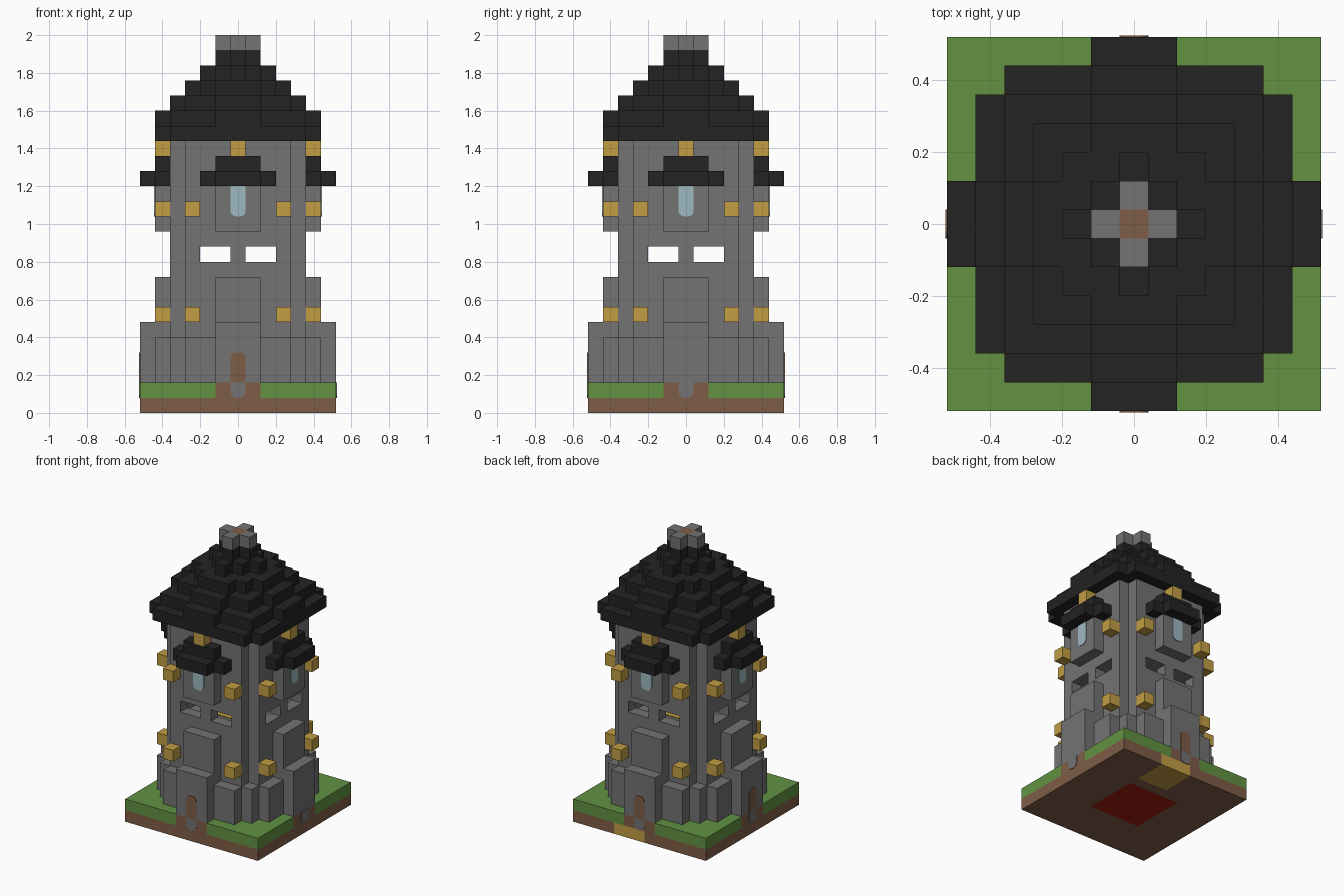
import bpy, bmesh, math
from mathutils import Matrix, Vector

U = 0.08  # edge length of one block

if "Cube" in bpy.data.objects:
    bpy.data.objects.remove(bpy.data.objects["Cube"], do_unlink=True)


def material(name, rgb):
    lin = [((c / 255 + 0.055) / 1.055) ** 2.4 for c in rgb] + [1.0]
    m = bpy.data.materials.new(name)
    m.use_nodes = True
    m.diffuse_color = lin
    m.node_tree.nodes["Principled BSDF"].inputs["Base Color"].default_value = lin
    return m


STONE = material("grey stone", (115, 115, 115))
SLATE = material("black slate", (35, 35, 35))
GOLD = material("lamp gold", (194, 158, 68))
GRASS = material("grass green", (98, 146, 66))
DIRT = material("dirt brown", (126, 93, 71))
GLASS = material("pale blue glass", (157, 184, 193))
RED = material("deep red", (160, 30, 14))


def finish(name, bm, *mats):
    bmesh.ops.recalc_face_normals(bm, faces=bm.faces)
    mesh = bpy.data.meshes.new(name)
    bm.to_mesh(mesh)
    bm.free()
    for m in mats:
        mesh.materials.append(m)
    obj = bpy.data.objects.new(name, mesh)
    bpy.context.collection.objects.link(obj)
    return obj


def add_box(bm, xs, ys, zs, turn=0):
    """Box covering the inclusive block ranges, turned by quarter turns."""
    lo = Vector((xs[0] - 0.5, ys[0] - 0.5, zs[0])) * U
    hi = Vector((xs[1] + 0.5, ys[1] + 0.5, zs[1] + 1)) * U
    mat = (Matrix.Rotation(turn * math.pi / 2, 4, 'Z')
           @ Matrix.Translation((lo + hi) / 2) @ Matrix.Diagonal((*(hi - lo), 1)))
    bmesh.ops.create_cube(bm, size=1, matrix=mat)


def part(name, mat, boxes, turns=(0,)):
    bm = bmesh.new()
    for t in turns:
        for b in boxes:
            add_box(bm, *b, turn=t)
    return finish(name, bm, mat)


def plate(name, mat, z0, z1, round_top, y, turns):
    """Thin strip one block wide with one rounded end, on the wall face at y."""
    r, w = 0.03, U / 2
    pts = [(-w, 0), (w, 0)]
    height = (z1 - z0) * U
    for cx, start in ((w - r, 0), (r - w, 90)):
        for i in range(5):
            a = math.radians(start + i * 22.5)
            pts.append((cx + r * math.cos(a), height - r + r * math.sin(a)))
    bm = bmesh.new()
    for t in turns:
        rot = Matrix.Rotation(t * math.pi / 2, 3, 'Z')
        verts = []
        for px, pz in pts:
            z = z0 * U + pz if round_top else z1 * U - pz
            verts.append(bm.verts.new(rot @ Vector((px, y * U, z))))
        face = bm.faces.new(verts)
        ext = bmesh.ops.extrude_face_region(bm, geom=[face])
        moved = [g for g in ext["geom"] if isinstance(g, bmesh.types.BMVert)]
        bmesh.ops.translate(bm, verts=moved, vec=rot @ Vector((0, -0.004, 0)))
    return finish(name, bm, mat)


ALL = range(4)
MID, ONE = (-1, 1), (0, 0)

# Dirt slab with a red underside patch and a gold patch at the back edge
bm = bmesh.new()
add_box(bm, (-6, 6), (-6, 6), (0, 0))
for axis, cuts in ((0, (-2.5, -0.5, 2.5)), (1, (-2.5, 2.5, 3.5))):
    normal = Vector((axis == 0, axis == 1, 0))
    for c in cuts:
        bmesh.ops.bisect_plane(bm, geom=bm.verts[:] + bm.edges[:] + bm.faces[:],
                               plane_co=normal * c * U, plane_no=normal)
for f in bm.faces:
    c = f.calc_center_median() / U
    if c.z < 0.9:
        if max(abs(c.x), abs(c.y)) < 2.5:
            f.material_index = 1
        elif c.y > 3.5 and -0.5 < c.x < 2.5:
            f.material_index = 2
finish("dirt_slab", bm, DIRT, RED, GOLD)

# Grass with a notch in each side for the paths
part("grass", GRASS, [((2, 6), (-6, -2), (1, 1))], ALL)
part("grass_centre", GRASS, [((-5, 5), (-5, 5), (1, 1))])
part("path_edges", DIRT, [(MID, (-6, -6), (1, 1))], ALL)
plate("path_stones", STONE, 1, 2, False, -6.5, ALL)

# Stepped buttresses and foundation
part("buttresses", STONE, [(MID, (-6, -6), (2, 5)), (MID, (-5, -5), (2, 8))], ALL)
part("foundation", STONE, [((-3, 3), (-5, -5), (2, 4)), ((4, 4), (-4, -4), (2, 4))], ALL)
plate("doors", DIRT, 2, 4, True, -6.5, (0, 2, 3))

# Tower body with notched corners and an open room behind the slits
for name, zs in (("lower_tower", (2, 8)), ("upper_tower", (11, 17))):
    part(name, STONE, [((-4, 4), (-3, 3), zs), ((-3, 3), (-4, 4), zs)])
part("slit_walls", STONE, [((-3, 3), (-4, -4), (9, 9))]
     + [((x, x), (-4, -4), (10, 10)) for x in (-3, 0, 3)], ALL)
part("room_rug", GOLD, [(MID, MID, (9, 8.08))])

# Bay windows with small stepped roofs
part("bays", STONE, [(MID, (-5, -5), (12, 14))], ALL)
plate("bay_glass", GLASS, 13, 15, False, -5.5, ALL)
part("bay_roofs", SLATE, [((-2, 2), (-5, -5), (15, 15)), (MID, (-6, -6), (15, 15)),
                          (MID, (-5, -5), (16, 16))], ALL)

# Lamps on the walls and under the eaves
part("wall_lamps", GOLD, [((x, x), (-5, -5), (z, z)) for x in (-3, 3) for z in (6, 13)], ALL)
part("eave_lamps", GOLD, [(ONE, (-5, -5), (17, 17))], ALL)

# Main roof: each layer is a square core with a narrower arm on each side
layers = [(18, 4, 4), (19, 4, 1), (20, 3, 1), (21, 2, 1), (22, 1, 0), (23, 0, 0)]
for z, core, arm in layers:
    part(f"roof_layer_{z - 17}", SLATE,
         [((-core, core), (-core, core), (z, z)),
          ((-arm, arm), (-core - 1, core + 1), (z, z)),
          ((-core - 1, core + 1), (-arm, arm), (z, z))])

# Cross-shaped finial with a brown core
part("finial", STONE, [(ONE, (-1, -1), (24, 24))], ALL)
part("finial_core", DIRT, [(ONE, ONE, (24, 24))])
